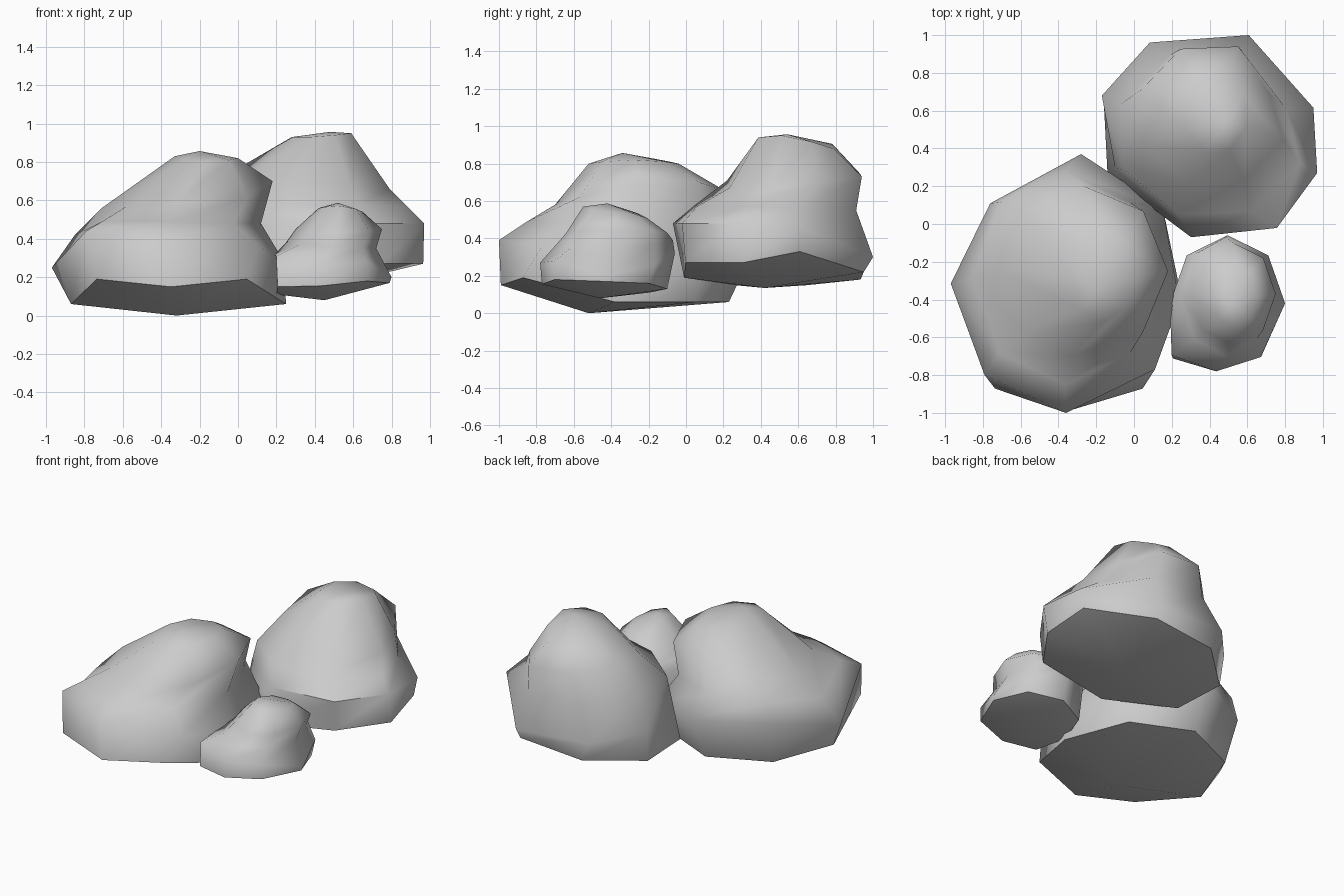
import bpy, bmesh, math

if "Cube" in bpy.data.objects:
    bpy.data.objects.remove(bpy.data.objects["Cube"])


def ring_points(yaw, bounds, heights, nudges=None):
    """Eight points on an ellipse filling (west, east, south, north); heights run
    counter-clockwise from east, as 4 or 8 values. Nudges shift single points."""
    w, e, s, n = bounds
    angles = [yaw + k * math.pi / 4 for k in range(8)]
    mx = max(abs(math.cos(a)) for a in angles)
    my = max(abs(math.sin(a)) for a in angles)
    pts = []
    for k, a in enumerate(angles):
        t = k * len(heights) / 8
        i = int(t)
        z = heights[i] + (t - i) * (heights[(i + 1) % len(heights)] - heights[i])
        dx, dy = (nudges or {}).get(k, (0, 0))
        pts.append(((w + e) / 2 + (e - w) / 2 * math.cos(a) / mx + dx,
                    (s + n) / 2 + (n - s) / 2 * math.sin(a) / my + dy, z))
    return pts


def rock(name, yaw_deg, bottom, rings, top):
    bm = bmesh.new()
    loops = [[bm.verts.new(p) for p in ring_points(math.radians(yaw_deg), *r)]
             for r in rings]
    lo, hi = bm.verts.new(bottom), bm.verts.new(top)
    for k in range(8):
        j = (k + 1) % 8
        bm.faces.new((lo, loops[0][j], loops[0][k]))
        bm.faces.new((hi, loops[-1][k], loops[-1][j]))
        for a, b in zip(loops, loops[1:]):
            bm.faces.new((a[k], a[j], b[j], b[k]))
    bmesh.ops.recalc_face_normals(bm, faces=bm.faces)
    mesh = bpy.data.meshes.new(name)
    bm.to_mesh(mesh)
    bm.free()
    ob = bpy.data.objects.new(name, mesh)
    bpy.context.collection.objects.link(ob)
    bpy.ops.object.select_all(action='DESELECT')
    ob.select_set(True)
    bpy.context.view_layer.objects.active = ob
    bpy.ops.object.shade_smooth_by_angle(angle=math.radians(58))


# Wide boulder, front left
rock("wide_boulder", 0, (-.32, -.52, 0), [
    ((-.87, .25, -.99, .23), (.06, .06, .06, .06, .06, .19, .15, .19),
     {5: (-.03, -.06), 6: (-.04, 0), 7: (-.04, -.06)}),
    ((-.97, .25, -1.0, .37), (.28, .28, .36, .36, .25, .44, .39, .36),
     {0: (-.01, -.1), 1: (.08, -.08), 2: (.08, 0), 3: (.03, -.06), 7: (.04, .03)}),
    ((-.85, .12, -.85, .28), (.48, .51, .52, .50, .42, .49, .49, .48)),
    ((-.71, .18, -.70, .20), (.70, .70, .66, .62, .56, .57, .58, .62),
     {6: (-.06, 0)}),
    ((-.33, .00, -.52, -.04), (.82, .80, .83, .80)),
], (-.2, -.34, .857))

# Tall boulder, back right
rock("tall_boulder", -20, (.40, .42, .135), [
    ((-.16, .965, 0, .95), (.27, .33, .22, .18, .15, .15, .19, .27),
     {1: (-.02, -.08), 6: (.06, -.01), 7: (.09, -.02)}),
    ((-.17, .97, -.07, 1.0), (.48, .46, .30, .32, .36, .42, .48, .48),
     {1: (0, -.09), 3: (-.06, -.02), 4: (0, .02), 5: (.05, .07), 6: (.11, 0), 7: (.1, .03)}),
    ((-.07, .88, .05, .91), (.57, .55, .57, .58), {1: (-.06, -.06)}),
    ((.04, .79, .22, .94), (.66, .70, .73, .75, .79, .74, .71, .67), {1: (-.06, -.05)}),
    ((.28, .59, .38, .79), (.95, .88, .93, .93)),
], (.48, .54, .957))

# Small stone, front right
rock("small_stone", 0, (.45, -.46, .08), [
    ((.20, .79, -.77, -.10), (.17, .16, .13, .11, .11, .15, .155, .18),
     {5: (-.08, -.04), 6: (-.06, 0), 7: (-.03, -.03)}),
    ((.19, .80, -.78, -.06), (.20, .26, .32, .34, .32, .31, .27, .28),
     {5: (-.08, -.02), 6: (-.06, 0), 7: (-.04, -.03)}),
    ((.25, .72, -.70, -.07), (.35, .39, .38, .36)),
    ((.30, .75, -.64, -.10), (.45, .43, .45, .43)),
    ((.42, .65, -.55, -.21), (.54, .51, .56, .57)),
], (.52, -.42, .587))
